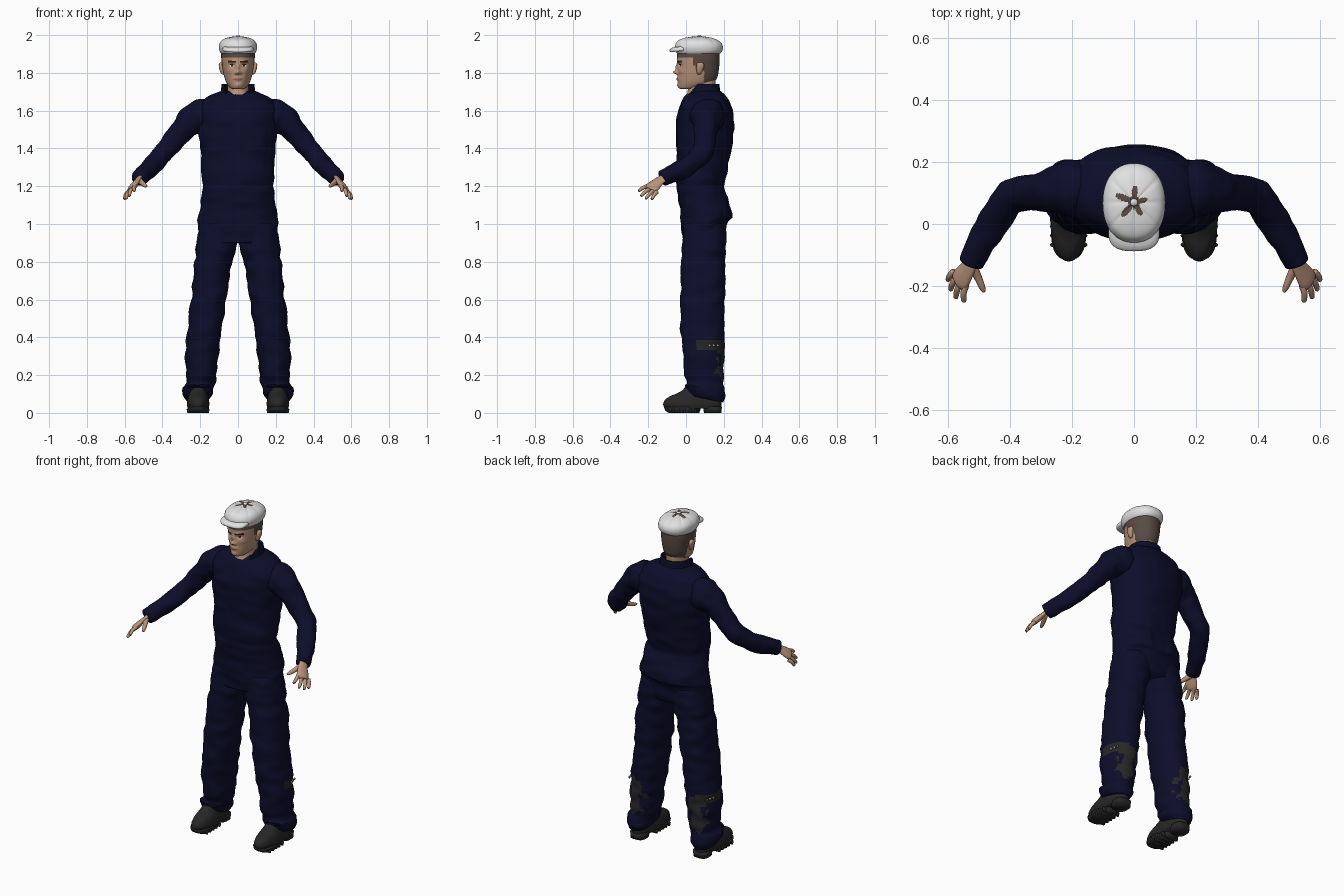
import bpy, bmesh, math
from mathutils import Vector, noise

if "Cube" in bpy.data.objects:
    bpy.data.objects.remove(bpy.data.objects["Cube"])


def material(name, r, g, b):
    m = bpy.data.materials.new(name)
    m.use_nodes = True
    m.diffuse_color = (r, g, b, 1)
    m.node_tree.nodes["Principled BSDF"].inputs["Base Color"].default_value = (r, g, b, 1)
    return m


NAVY = material("navy cloth", .004, .004, .024)
BOOT = material("boot leather", .02, .02, .02)
SKIN = material("skin", .5, .3, .2)
HAIR = material("brown hair", .1, .07, .058)
WHITE = material("white cloth", .75, .75, .75)
LIPS = material("lips", .34, .16, .12)
DARK = material("dark brown", .03, .02, .015)
METAL = material("buckle metal", .35, .35, .35)


def smooth_rows(rows, steps):
    """Catmull-Rom interpolation of the key rows."""
    out = []
    for i in range(len(rows) - 1):
        a, b, c, d = rows[max(i - 1, 0)], rows[i], rows[i + 1], rows[min(i + 2, len(rows) - 1)]
        for k in range(steps):
            t = k / steps
            out.append([q + .5 * t * (r - p + t * (2 * p - 5 * q + 4 * r - s + t * (3 * (q - r) + s - p)))
                        for p, q, r, s in zip(a, b, c, d)])
    return out + [list(rows[-1])]


def skin_rings(name, rings, mats, mirror=False, capped=True):
    bm = bmesh.new()
    rows = [[bm.verts.new(co) for co in ring] for ring in rings]
    n = len(rows[0])
    for a, b in zip(rows, rows[1:]):
        for j in range(n):
            bm.faces.new((a[j], a[(j + 1) % n], b[(j + 1) % n], b[j]))
    if capped:
        bm.faces.new(rows[0][::-1])
        bm.faces.new(rows[-1])
    bmesh.ops.recalc_face_normals(bm, faces=bm.faces)
    me = bpy.data.meshes.new(name)
    bm.to_mesh(me)
    bm.free()
    for p in me.polygons:
        p.use_smooth = True
    for m in mats:
        me.materials.append(m)
    ob = bpy.data.objects.new(name, me)
    bpy.context.collection.objects.link(ob)
    if mirror:
        ob.modifiers.new("mirror", "MIRROR")
    return ob


def ring_point(angle, power):
    c, s = math.cos(angle), math.sin(angle)
    return (math.copysign(abs(c) ** (2 / power), c), math.copysign(abs(s) ** (2 / power), s))


def loft(name, rows, mats, seg=48, steps=6, power=2.2, wrinkle=0, shape=None, mirror=False, capped=True):
    """Upright loft; each row is z, centre x, half width, front y, back y."""
    rings = []
    for z, xc, rx, yf, yb in smooth_rows(rows, steps):
        ring = []
        for j in range(seg):
            u, v = ring_point(math.tau * j / seg, power)
            co = Vector((xc + rx * u, (yf + yb) / 2 + (yb - yf) / 2 * v, z))
            if wrinkle:
                w = wrinkle * noise.noise(Vector((co.x * 9, co.y * 9, co.z * 20)))
                co += Vector((u, v, 0)) * w
            ring.append(shape(co) if shape else co)
        rings.append(ring)
    return skin_rings(name, rings, mats, mirror, capped)


def tube(name, rows, mat, side=(0, 0, 1), flat=1, seg=20, steps=5, wrinkle=0):
    """Mirrored tube; each row is x, y, z, radius."""
    pts = smooth_rows(rows, steps)
    rings = []
    for i, (x, y, z, r) in enumerate(pts):
        t = Vector(pts[min(i + 1, len(pts) - 1)][:3]) - Vector(pts[max(i - 1, 0)][:3])
        up = t.cross(Vector(side)).normalized()
        across = up.cross(t).normalized()
        ring = []
        for j in range(seg):
            u, v = ring_point(math.tau * j / seg, 2)
            d = across * u + up * v * flat
            p = Vector((x, y, z)) + d * r
            ring.append(p + d * wrinkle * noise.noise(p * 18))
        rings.append(ring)
    return skin_rings(name, rings, [mat], True)


def paint(ob, rule):
    for p in ob.data.polygons:
        p.material_index = rule(p.center, p.normal)


# Coverall body: raised fly strip, chest pockets and seat pockets
def body_shape(co):
    x, front = abs(co.x), co.y < .08
    if front and x < .014:
        co.y -= .004
    if front and .06 < x < .15 and 1.36 < co.z < 1.5:
        co.y -= .004
    if not front and .05 < x < .16 and 1.03 < co.z < 1.15:
        co.y += .006
    return co


loft("coverall_body", [
    (.9, 0, .2, -.015, .205), (.96, 0, .21, -.02, .212), (1.01, 0, .213, -.023, .22),
    (1.04, 0, .21, -.025, .238), (1.1, 0, .198, -.032, .228), (1.17, 0, .19, -.045, .208),
    (1.2, 0, .184, -.045, .2), (1.24, 0, .191, -.052, .21), (1.32, 0, .193, -.048, .225),
    (1.42, 0, .202, -.045, .244), (1.52, 0, .213, -.048, .254), (1.59, 0, .212, -.042, .25),
    (1.64, 0, .195, -.025, .235), (1.67, 0, .165, -.005, .215), (1.69, 0, .125, .015, .2),
    (1.705, 0, .09, .03, .185)],
    [NAVY], seg=96, steps=5, power=2.3, wrinkle=.008, shape=body_shape)


# Standing collar, low at the throat and high at the nape
def collar_shape(co):
    rise = min(max((co.y - .005) / .055, 0), 1)
    co.z = 1.65 + co.z * (.022 + .07 * rise)
    return co


collar = loft("collar", [(0, 0, .105, -.008, .195), (.5, 0, .092, -.002, .183), (1, 0, .087, .002, .176)],
              [NAVY], shape=collar_shape, capped=False)
collar.modifiers.new("thickness", "SOLIDIFY").thickness = .01


# Trouser legs with worn-through boot shafts at the calves
def leg_shape(co):
    if co.z < .13:
        co.z -= (co.y - .1) * .2
    return co


legs = loft("trouser_legs", [
    (.075, .218, .062, .012, .2), (.1, .213, .077, .004, .207), (.13, .208, .08, -.002, .2),
    (.16, .197, .077, .003, .198), (.22, .194, .081, -.008, .2), (.35, .184, .089, -.02, .204),
    (.5, .167, .092, -.03, .204), (.65, .15, .095, -.03, .205), (.8, .131, .1, -.024, .21),
    (.9, .112, .108, -.018, .213), (1, .105, .1, -.01, .205)],
    [NAVY, BOOT], seg=64, steps=8, wrinkle=.011, shape=leg_shape, mirror=True)


def leg_rule(c, n):
    ragged = .045 * noise.noise(c * 25)
    calf = .17 + ragged < c.z < .36 + ragged / 3 and c.y > .13 and abs(c.x - .205) < .045 + ragged
    strap = .338 < c.z < .378 and c.x > .2 and c.y > .05
    return int(calf or strap)


paint(legs, leg_rule)

# Strap buckles on the outer calves
for k in range(3):
    y = .125 + .022 * k
    tube("buckle_link", [(.266 - .004 * k, y, .357, .007), (.276 - .006 * k, y, .357, .007)], METAL, seg=8, steps=1)

# Sleeves
tube("sleeves", [
    (.13, .115, 1.6, .065), (.195, .115, 1.575, .09), (.245, .11, 1.545, .08), (.288, .105, 1.503, .064),
    (.35, .1, 1.43, .057), (.405, .08, 1.365, .054), (.455, .005, 1.307, .051),
    (.495, -.06, 1.272, .047), (.524, -.125, 1.243, .042)],
    NAVY, seg=40, steps=6, wrinkle=.008)

# Hands: flattened palm, four fingers and a thumb
across = Vector((.04, .045, -.035))
tube("palms", [(.518, -.1, 1.252, .024), (.533, -.138, 1.23, .028), (.555, -.172, 1.2, .037),
               (.565, -.188, 1.187, .034), (.568, -.192, 1.183, .02)], SKIN, side=across, flat=.45)
tips = [(.55, -.252, 1.175), (.577, -.24, 1.148), (.594, -.214, 1.133), (.602, -.182, 1.13)]
for i, tip in enumerate(tips):
    base = Vector((.543, -.197, 1.203)) + across * (i / 3 * .95)
    mid = base.lerp(Vector(tip), .5) + Vector((.004, 0, .004))
    tube("finger", [(*base, .0115), (*mid, .01), (*base.lerp(Vector(tip), .92), .008), (*tip, .003)], SKIN, seg=12)
tube("thumbs", [(.522, -.135, 1.232, .016), (.505, -.17, 1.215, .013), (.49, -.205, 1.203, .01),
                (.484, -.22, 1.2, .004)], SKIN, seg=12)

# Boots: upper, forefoot sole and heel
loft("boot_uppers", [
    (.022, .211, .054, -.112, .183), (.045, .211, .06, -.121, .188), (.068, .211, .057, -.112, .186),
    (.088, .211, .052, -.085, .183), (.105, .211, .048, -.045, .18), (.13, .211, .045, -.01, .175),
    (.2, .205, .045, .03, .17)], [BOOT], mirror=True)
loft("boot_soles", [(0, .211, .05, -.09, .07), (.012, .211, .055, -.11, .075), (.03, .211, .057, -.116, .08)],
     [BOOT], steps=2, power=2.6, mirror=True)
loft("boot_heels", [(0, .211, .045, .095, .188), (.035, .211, .048, .09, .19)],
     [BOOT], steps=2, power=3, mirror=True)
for k in range(5):
    loft("sole_lug", [(0, .211, .057, -.075 + .03 * k, -.06 + .03 * k), (.02, .211, .061, -.075 + .03 * k, -.06 + .03 * k)],
         [BOOT], seg=12, steps=1, power=5, mirror=True)

# Neck
loft("neck", [(1.62, 0, .075, -.01, .165), (1.665, 0, .065, -.004, .155), (1.7, 0, .057, .008, .15),
              (1.74, 0, .056, .012, .155), (1.8, 0, .055, .02, .16)], [SKIN])

# Head: features pushed out of or into the face (x, z, width, height, depth)
FEATURES = [(0, 1.803, .011, .01, -.024), (0, 1.828, .008, .018, -.012), (.013, 1.798, .007, .007, -.008),
            (.032, 1.84, .015, .011, .009), (.03, 1.86, .02, .008, -.004), (0, 1.768, .02, .009, -.008),
            (0, 1.734, .018, .012, -.006), (.045, 1.81, .015, .015, -.004)]


def head_shape(co):
    front = max(0, (.07 - co.y) / .115)
    co.x *= 1 - .14 * front
    if co.y < .03:
        for x, z, w, h, d in FEATURES:
            co.y += d * math.exp(-((abs(co.x) - x) / w) ** 2 - ((co.z - z) / h) ** 2)
    return co


head = loft("head", [
    (1.715, 0, .03, -.028, .05), (1.722, 0, .044, -.038, .085), (1.745, 0, .061, -.042, .14),
    (1.775, 0, .072, -.043, .165), (1.81, 0, .08, -.044, .173), (1.85, 0, .086, -.046, .177),
    (1.89, 0, .089, -.048, .178), (1.93, 0, .085, -.04, .172), (1.965, 0, .055, 0, .13)],
    [SKIN, HAIR, DARK, LIPS, WHITE], seg=112, steps=10, shape=head_shape)


def head_rule(c, n):
    x, z = abs(c.x), c.z
    if z > 1.882 or (c.y > .095 and z > 1.75) or (c.y > .035 and z > 1.835 + .1 * max(0, .06 - c.y)):
        return 1
    if c.y > .02:
        return 0
    if abs(z - 1.859 - .08 * (x - .03)) < .005 and .012 < x < .054:
        return 2
    if ((x - .032) / .013) ** 2 + ((z - 1.84) / .0055) ** 2 < 1:
        return 2 if abs(x - .032) < .006 or z > 1.842 else 4
    if ((x / .024) ** 2 + ((z - 1.768) / .007) ** 2) < 1:
        return 3
    return 0


paint(head, head_rule)

# Ears
loft("ears", [(1.792, .08, .005, .062, .076), (1.805, .084, .01, .056, .085), (1.83, .09, .011, .054, .095),
              (1.848, .091, .01, .058, .094), (1.856, .088, .004, .068, .084)], [SKIN], seg=20, mirror=True)


# Flat cap with panel seams and a star-shaped brown patch round the button
def cap_shape(co):
    a = math.atan2(co.y - .07, co.x)
    if co.z > 1.94:
        co.z -= .003 * (1 - abs(math.sin(4 * a))) ** 3
    return co


cap = loft("flat_cap", [
    (1.903, 0, .09, -.048, .182), (1.915, 0, .097, -.055, .192), (1.935, 0, .101, -.06, .196),
    (1.955, 0, .098, -.055, .19), (1.973, 0, .085, -.04, .17), (1.985, 0, .062, -.01, .14),
    (1.991, 0, .035, .025, .11), (1.994, 0, .01, .06, .08)],
    [WHITE, HAIR], seg=96, steps=7, shape=cap_shape)


def cap_rule(c, n):
    dx, dy = c.x, c.y - .07
    a, r = math.atan2(dy, dx), math.hypot(dx, dy)
    reach = .02 + .04 * max(0, math.sin(2.5 * a + 1) ** 2 - .3) * (1.25 - .35 * math.cos(a))
    return int(c.z > 1.96 and r < reach)


paint(cap, cap_rule)
loft("cap_button", [(1.988, 0, .012, .058, .082), (1.996, 0, .011, .059, .081), (2, 0, .004, .066, .074)],
     [WHITE], seg=16, steps=3)


# Cap brim sloping down to the front
def brim_shape(co):
    co.z += .12 * (co.y + .05)
    return co


loft("cap_brim", [(1.913, 0, .078, -.083, .03), (1.92, 0, .082, -.088, .03), (1.93, 0, .08, -.085, .03),
                  (1.937, 0, .07, -.07, .03)], [WHITE], steps=3, power=2.6, shape=brim_shape)
